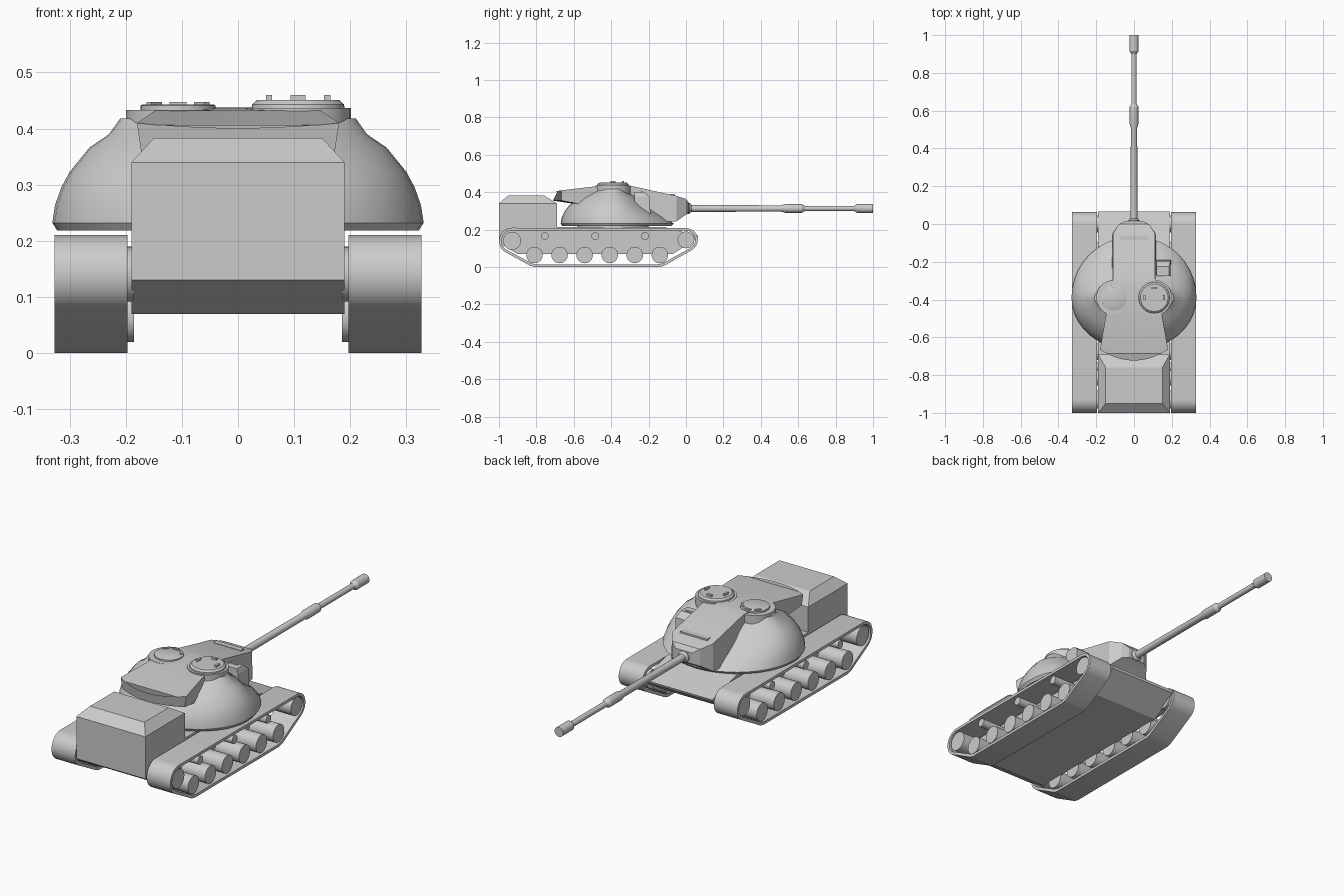
import bpy, bmesh, math
from math import sin, cos, pi, radians, atan2, acos, hypot

if "Cube" in bpy.data.objects:
    bpy.data.objects.remove(bpy.data.objects["Cube"])


def make(name, verts, faces, smooth=None):
    me = bpy.data.meshes.new(name)
    me.from_pydata(verts, [], faces)
    bm = bmesh.new()
    bm.from_mesh(me)
    bmesh.ops.recalc_face_normals(bm, faces=bm.faces)
    bm.to_mesh(me)
    bm.free()
    ob = bpy.data.objects.new(name, me)
    bpy.context.collection.objects.link(ob)
    if smooth:
        bpy.ops.object.select_all(action='DESELECT')
        bpy.context.view_layer.objects.active = ob
        ob.select_set(True)
        bpy.ops.object.shade_smooth_by_angle(angle=radians(smooth))
    return ob


def loft(name, rings, smooth=None):
    """Skin closed rings of equal length and cap both ends."""
    n = len(rings[0])
    verts = [p for r in rings for p in r]
    faces = [(k*n + i, k*n + (i+1) % n, (k+1)*n + (i+1) % n, (k+1)*n + i)
             for k in range(len(rings) - 1) for i in range(n)]
    faces += [tuple(range(n)), tuple(range((len(rings)-1)*n, len(rings)*n))]
    return make(name, verts, faces, smooth)


def turned(name, centre, profile, axis, n=24):
    """Round part from (position along axis, radius) pairs."""
    cx, cy, cz = centre
    rings = []
    for p, r in profile:
        ring = []
        for i in range(n):
            u, v = r*cos(2*pi*i/n), r*sin(2*pi*i/n)
            d = {'x': (p, u, v), 'y': (u, p, v), 'z': (u, v, p)}[axis]
            ring.append((cx + d[0], cy + d[1], cz + d[2]))
        rings.append(ring)
    return loft(name, rings, 30)


def rect(x0, x1, y0, y1, z):
    return [(x0, y0, z), (x1, y0, z), (x1, y1, z), (x0, y1, z)]


def block(name, x, y, z, sx, sy, sz, turn=0):
    ob = loft(name, [rect(-sx/2, sx/2, -sy/2, sy/2, s*sz/2) for s in (-1, 1)])
    ob.location = (x, y, z)
    ob.rotation_euler.z = turn


# Hull side profile, extruded between the tracks
hull = [(-1, .13), (-.95, .10), (-.9, .07), (-.07, .07), (.062, .155), (.066, .167),
        (-.12, .215), (-.69, .215), (-.69, .34), (-1, .34)]
loft('hull', [[(x, y, z) for y, z in hull] for x in (-.19, .19)])
loft('engine_deck', [rect(-.19, .19, -1, -.69, .34), rect(-.15, .15, -.95, -.76, .383)])
turned('turret_ring', (0, -.39, 0), [(.20, .19), (.23, .19)], 'z', 32)


# Tracks: band wrapped around end wheels and the flat ground run
REAR, FRONT = (-.93, .14), (0, .145)


def track_loop(t):
    pts = []
    rr, rf = .07 - t, .063 - t
    gy0, gy1 = -.82 + t*.5, -.13 - t*.5
    a = atan2(t - REAR[1], gy0 - REAR[0])
    end = a - acos(rr / hypot(t - REAR[1], gy0 - REAR[0])) + 2*pi
    for i in range(15):
        q = pi/2 + (end - pi/2)*i/14
        pts.append((REAR[0] + rr*cos(q), REAR[1] + rr*sin(q)))
    pts += [(gy0 - .012, .006 + t), (gy0 + .012, t), (gy1 - .012, t), (gy1 + .012, .006 + t)]
    a = atan2(t - FRONT[1], gy1 - FRONT[0])
    start = a + acos(rf / hypot(t - FRONT[1], gy1 - FRONT[0]))
    for i in range(15):
        q = start + (pi/2 - start)*i/14
        pts.append((FRONT[0] + rf*cos(q), FRONT[1] + rf*sin(q)))
    return pts


outer, inner = track_loop(0), track_loop(.014)
n = len(outer)
for side, s in (('left', -1), ('right', 1)):
    loops = [(outer, .197), (outer, .327), (inner, .327), (inner, .197)]
    verts = [(s*x, y, z) for pts, x in loops for y, z in pts]
    faces = [(k*n + i, k*n + (i+1) % n, (k+1) % 4*n + (i+1) % n, (k+1) % 4*n + i)
             for k in range(4) for i in range(n)]
    make(side + '_track', verts, faces, 30)
    # Running gear
    wheels = [('road_wheel', -.81 + .134*i, .064, .044) for i in range(6)]
    wheels += [('return_roller', y, .165, .021) for y in (-.755, -.485, -.22)]
    wheels += [('idler', *REAR, .048), ('sprocket', *FRONT, .045)]
    for name, y, z, r in wheels:
        turned(f'{side}_{name}', (0, y, z), [(s*.185, r), (s*.322, r)], 'x')

# Turret bowl: half ellipses with separate front and back reach
bowl = [(.218, .322, -.66, -.08), (.232, .331, -.67, -.065), (.264, .326, -.665, -.105),
        (.295, .315, -.65, -.155), (.323, .30, -.63, -.20), (.366, .265, -.585, -.245),
        (.39, .23, -.54, -.28), (.418, .21, -.48, -.30)]
rings = []
for z, rx, yb, yf in bowl:
    ring = []
    for i in range(40):
        c, s = cos(2*pi*i/40), sin(2*pi*i/40)
        ring.append((rx*c, -.39 + s*((yf + .39) if s > 0 else (-.39 - yb)), z))
    rings.append(ring)
loft('turret_bowl', rings, 25)

# Turret spine: (y, half width top, bottom, top z, bottom z, rear bulge)
spine = [(-.665, .18, .172, .41, .355, -.058), (-.48, .148, .15, .432, .32, 0),
         (-.33, .12, .13, .438, .25, 0), (-.29, .112, .12, .433, .23, 0),
         (-.05, .112, .115, .38, .245, 0), (.0, .078, .078, .364, .28, 0),
         (.016, .045, .045, .342, .288, 0)]
rings = []
T = [i/5 - 1 for i in range(11)]
for y, wt, wb, zt, zb, b in spine:
    ring = [(wt*t, y + b*(1 - t*t), zt + b*.17*(1 - t*t)) for t in T]
    ring += [(wb*t, y + b*.8*(1 - t*t), zb) for t in reversed(T)]
    rings.append(ring)
loft('turret_spine', rings, 15)
block('vision_slot', 0, -.073, .386, .15, .026, .008)

# Main gun
turned('gun_barrel', (0, 0, .313),
       [(-.03, .03), (.02, .028), (.03, .018), (.51, .017), (.53, .023), (.62, .023),
        (.635, .014), (.90, .014), (.915, .024), (1, .024)], 'y', 20)

# Hatches and periscopes
turned('left_hatch_ring', (-.107, -.39, 0), [(.37, .093), (.433, .093)], 'z', 32)
turned('left_hatch', (-.107, -.39, 0), [(.43, .067), (.441, .067), (.443, .063)], 'z', 32)
turned('right_hatch_ring', (.107, -.39, 0), [(.37, .094), (.437, .094)], 'z', 32)
turned('right_hatch', (.107, -.39, 0), [(.436, .083), (.443, .082), (.451, .073)], 'z', 32)
for a in (-50, 0, 50):
    q = radians(a)
    block('left_periscope', -.107 + .055*sin(q), -.39 + .055*cos(q), .443, .03, .011, .009, -q)
for a in (-90, 0, 90):
    q = radians(a)
    block('right_periscope', .107 + .052*sin(q), -.39 + .052*cos(q), .453, .027, .011, .014, -q)

# Gunner sight housing on the turret front right
loft('sight_housing', [rect(.11, .195, -.28, -.19, .28), rect(.118, .193, -.275, -.195, .375),
                       rect(.12, .185, -.275, -.225, .40)])
block('sight_window', .145, -.235, .398, .04, .012, .012)
